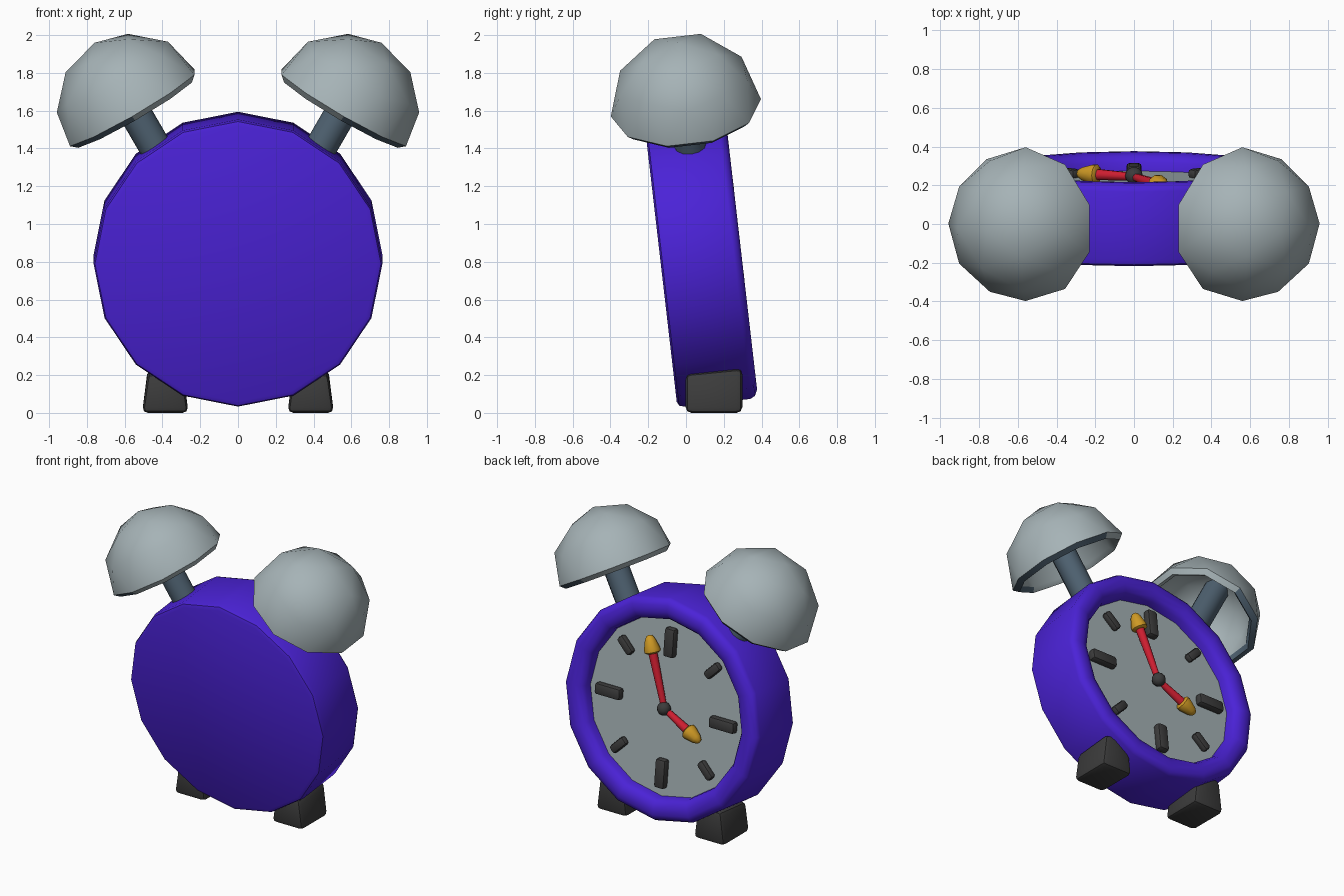
import bpy, bmesh, math
from mathutils import Matrix, Vector

if "Cube" in bpy.data.objects:
    bpy.data.objects.remove(bpy.data.objects["Cube"])


def material(name, rgb):
    m = bpy.data.materials.new(name)
    m.diffuse_color = (*rgb, 1)
    m.use_nodes = True
    m.node_tree.nodes["Principled BSDF"].inputs["Base Color"].default_value = m.diffuse_color
    return m


VIOLET = material("violet", (0.07, 0.016, 0.68))
SILVER = material("silver", (0.38, 0.45, 0.47))
STEEL = material("steel", (0.08, 0.125, 0.17))
BLACK = material("charcoal", (0.045, 0.045, 0.045))
RED = material("red", (0.62, 0.013, 0.03))
GOLD = material("gold", (0.62, 0.32, 0.018))

# Everything but the feet leans back by 6.6 degrees around the case centre
TILT = Matrix.Translation((0, 0.08, 0.814)) @ Matrix.Rotation(math.radians(6.6), 4, 'X')
TO_Y = Matrix.Rotation(-math.pi / 2, 4, 'X')
FACE = 0.125


def finish(name, bm, mats, matrix, angle=40):
    bm.transform(matrix)
    bmesh.ops.recalc_face_normals(bm, faces=bm.faces)
    me = bpy.data.meshes.new(name)
    bm.to_mesh(me)
    bm.free()
    for m in mats:
        me.materials.append(m)
    me.shade_smooth()
    me.set_sharp_from_angle(angle=math.radians(angle))
    ob = bpy.data.objects.new(name, me)
    bpy.context.collection.objects.link(ob)
    return ob


def lathe(profile, n):
    """Closed solid turned around z from (radius, height) points."""
    bm = bmesh.new()
    rings = []
    for r, z in profile:
        rings.append([bm.verts.new((r * math.cos(2 * math.pi * i / n),
                                    r * math.sin(2 * math.pi * i / n), z)) for i in range(n)])
    for a, b in zip(rings, rings[1:]):
        for i in range(n):
            j = (i + 1) % n
            bm.faces.new((a[i], a[j], b[j], b[i]))
    bm.faces.new(rings[0])
    bm.faces.new(rings[-1])
    return bm


def box(size, top=1.0, bevel=0.02, segments=2):
    bm = bmesh.new()
    bmesh.ops.create_cube(bm, size=1)
    for v in bm.verts:
        v.co = Vector((v.co.x * size[0], v.co.y * size[1], v.co.z * size[2]))
        if v.co.z > 0:
            v.co.x *= top
            v.co.z += v.co.y * 0.1 if top != 1 else 0
    bmesh.ops.bevel(bm, geom=bm.edges[:], offset=bevel, segments=segments,
                    profile=0.5, affect='EDGES')
    return bm


# Case with rounded rim and recessed front
case = [(0.735, -0.215), (0.757, -0.205), (0.765, -0.18), (0.765, 0.175), (0.752, 0.2),
        (0.72, 0.215), (0.675, 0.215), (0.635, 0.2), (0.615, 0.17), (0.61, FACE - 0.007)]
finish("case", lathe(case, 16), [VIOLET], TILT @ TO_Y)

# Dial plate
finish("dial", lathe([(0.612, FACE - 0.007), (0.612, FACE)], 16), [SILVER], TILT @ TO_Y)

# Hour markers, long and short in turn
for k in range(8):
    long = k % 2 == 0
    bm = box((0.08, 0.06, 0.2) if long else (0.06, 0.05, 0.135), bevel=0.018)
    m = TILT @ Matrix.Rotation(k * math.pi / 4, 4, 'Y') @ Matrix.Translation(
        (0, FACE + 0.02, 0.45 if long else 0.485))
    finish(f"hour_marker_{k + 1}", bm, [BLACK], m)

# Hands with bullet tips
for name, deg, length in (("minute_hand", 18.7, 0.49), ("hour_hand", -118, 0.33)):
    m = TILT @ Matrix.Translation((0, FACE + 0.04, 0)) @ Matrix.Rotation(math.radians(deg), 4, 'Y')
    finish(name, lathe([(0.02, 0), (0.03, length - 0.1)], 10), [RED], m)
    tip = [(0.04, -0.12), (0.053, -0.11), (0.053, -0.09), (0.035, -0.03), (0.02, -0.005), (0.008, 0)]
    finish(name + "_tip", lathe([(r, z + length) for r, z in tip], 10), [GOLD], m)

# Centre knob
bm = bmesh.new()
bmesh.ops.create_uvsphere(bm, u_segments=12, v_segments=8, radius=0.046)
finish("centre_knob", bm, [BLACK], TILT @ Matrix.Translation((0, FACE + 0.045, 0)))


def half_dome(bm, radius):
    verts = bmesh.ops.create_icosphere(bm, subdivisions=2, radius=radius)['verts']
    bmesh.ops.delete(bm, geom=[v for v in verts if v.co.z < -1e-3], context='VERTS')


def bell():
    bm = bmesh.new()
    half_dome(bm, 0.4)
    edges = [e for e in bm.edges if e.is_boundary]
    # lip curling under to the inner wall
    for radius, z in ((0.366, -0.03), (0.34, 0.0)):
        new = bmesh.ops.extrude_edge_only(bm, edges=edges)['geom']
        for v in (g for g in new if isinstance(g, bmesh.types.BMVert)):
            flat = Vector((v.co.x, v.co.y, 0)).normalized() * radius
            v.co = (flat.x, flat.y, z)
        edges = [g for g in new if isinstance(g, bmesh.types.BMEdge)]
    half_dome(bm, 0.34)
    bmesh.ops.remove_doubles(bm, verts=bm.verts, dist=0.002)
    # outer part of the lip is steel
    for f in bm.faces:
        c = f.calc_center_median()
        f.material_index = int(c.z < -0.001 and c.x > 0.05)
    return bm


# Bells, stems and feet on both sides
for side, word in ((1, "right"), (-1, "left")):
    flip = Matrix.Scale(side, 4, (1, 0, 0))
    lean = TILT @ flip @ Matrix.Translation((0.56, 0.012, 0.805)) @ Matrix.Rotation(
        math.radians(30), 4, 'Y')
    finish(f"{word}_bell", bell(), [SILVER, STEEL], lean)
    finish(f"{word}_bell_stem", lathe([(0.085, -0.36), (0.085, 0.345)], 12), [STEEL], lean)
    foot = flip @ Matrix.Translation((0.385, 0.148, 0.11))
    finish(f"{word}_foot", box((0.245, 0.3, 0.22), top=0.76, bevel=0.03), [BLACK], foot)
